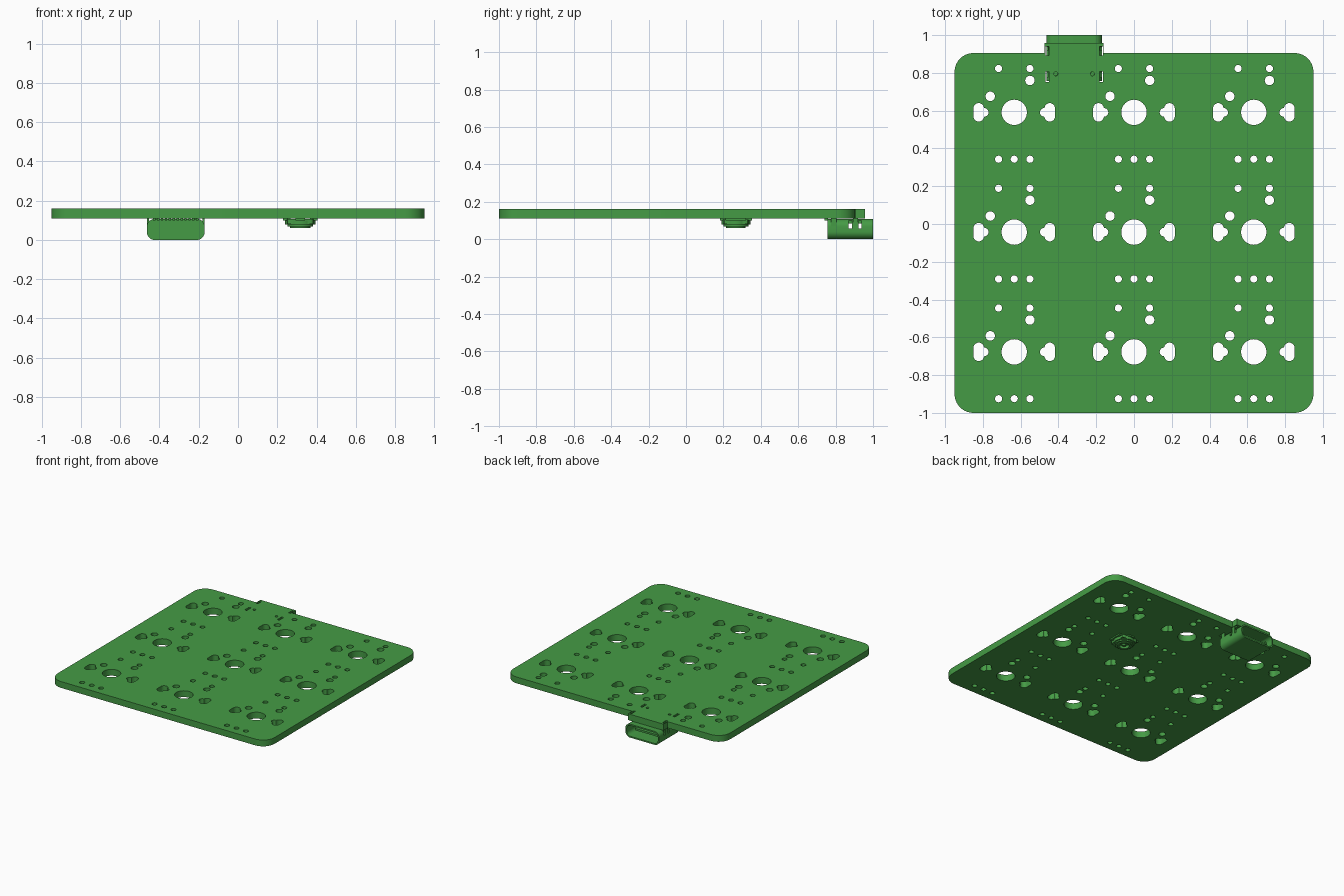
import bpy, bmesh, math
from mathutils import Vector

if "Cube" in bpy.data.objects:
    bpy.data.objects.remove(bpy.data.objects["Cube"])

green = bpy.data.materials.new("board_green")
green.diffuse_color = (0.06, 0.33, 0.06, 1)
green.use_nodes = True
green.node_tree.nodes["Principled BSDF"].inputs["Base Color"].default_value = green.diffuse_color


def finish(ob, smooth=True):
    ob.data.materials.clear()
    ob.data.materials.append(green)
    if smooth:
        bpy.ops.object.select_all(action='DESELECT')
        ob.select_set(True)
        bpy.context.view_layer.objects.active = ob
        bpy.ops.object.shade_smooth_by_angle(angle=math.radians(30))
    return ob


def circle(x, y, r, n=32):
    return [(x + r * math.cos(2 * math.pi * i / n), y + r * math.sin(2 * math.pi * i / n)) for i in range(n)]


def rect(x0, x1, y0, y1):
    return [(x0, y0), (x1, y0), (x1, y1), (x0, y1)]


def corner(cx, cy, r, start, n=10):
    return [(cx + r * math.cos(math.radians(start + 90 * i / n)),
             cy + r * math.sin(math.radians(start + 90 * i / n))) for i in range(n + 1)]


def round_rect(x0, x1, y0, y1, r, n=8):
    return (corner(x0 + r, y0 + r, r, 180, n) + corner(x1 - r, y0 + r, r, 270, n)
            + corner(x1 - r, y1 - r, r, 0, n) + corner(x0 + r, y1 - r, r, 90, n))


def plate(name, loops, z0, z1):
    """Filled outline with holes, extruded from z0 to z1."""
    cu = bpy.data.curves.new(name, 'CURVE')
    cu.dimensions = '2D'
    cu.fill_mode = 'BOTH'
    cu.extrude = (z1 - z0) / 2
    for pts in loops:
        sp = cu.splines.new('POLY')
        sp.points.add(len(pts) - 1)
        for p, (x, y) in zip(sp.points, pts):
            p.co = (x, y, 0, 1)
        sp.use_cyclic_u = True
    ob = bpy.data.objects.new(name, cu)
    bpy.context.collection.objects.link(ob)
    bpy.ops.object.select_all(action='DESELECT')
    ob.select_set(True)
    bpy.context.view_layer.objects.active = ob
    bpy.ops.object.convert(target='MESH')
    ob = bpy.context.view_layer.objects.active
    bm = bmesh.new()
    bm.from_mesh(ob.data)
    bmesh.ops.remove_doubles(bm, verts=bm.verts, dist=1e-5)
    bmesh.ops.recalc_face_normals(bm, faces=bm.faces)
    bmesh.ops.translate(bm, verts=bm.verts, vec=(0, 0, (z0 + z1) / 2))
    bm.to_mesh(ob.data)
    bm.free()
    return finish(ob)


def bar(name, profile, y0, y1):
    """Solid with an x-z profile, extruded along y."""
    bm = bmesh.new()
    face = bm.faces.new([bm.verts.new((x, y0, z)) for x, z in profile])
    ext = bmesh.ops.extrude_face_region(bm, geom=[face])
    bmesh.ops.translate(bm, verts=[v for v in ext['geom'] if isinstance(v, bmesh.types.BMVert)],
                        vec=(0, y1 - y0, 0))
    bmesh.ops.recalc_face_normals(bm, faces=bm.faces)
    me = bpy.data.meshes.new(name)
    bm.to_mesh(me)
    bm.free()
    ob = bpy.data.objects.new(name, me)
    bpy.context.collection.objects.link(ob)
    return finish(ob)


def box(name, x0, x1, y0, y1, z0, z1):
    return bar(name, rect(x0, x1, z0, z1), y0, y1)


def cut(ob, cutter):
    mod = ob.modifiers.new("cut", 'BOOLEAN')
    mod.operation = 'DIFFERENCE'
    mod.solver = 'EXACT'
    mod.object = cutter
    bpy.ops.object.select_all(action='DESELECT')
    ob.select_set(True)
    bpy.context.view_layer.objects.active = ob
    bpy.ops.object.modifier_apply(modifier=mod.name)
    bpy.data.objects.remove(cutter)


def side_slot(cx, cy, side, n=48):
    """Upright capsule with a round bump towards the middle hole."""
    def inside(x, y):
        return (math.hypot(x, y - max(-0.021, min(0.021, y))) < 0.028
                or math.hypot(x - 0.029, y) < 0.023)
    pts = []
    for i in range(n):
        a = 2 * math.pi * i / n
        lo, hi = 0.0, 0.1
        for _ in range(20):
            m = (lo + hi) / 2
            lo, hi = (m, hi) if inside(m * math.cos(a), m * math.sin(a)) else (lo, m)
        pts.append((cx + side * (0.188 - lo * math.cos(a)), cy + lo * math.sin(a)))
    return pts


# Circuit board: rounded outline with a rear tab
PX = -0.317   # port centre
BOT, TOP, BACK = 0.11, 0.16, 0.905
outline = (corner(-0.85, -0.9, 0.1, 180) + corner(0.85, -0.9, 0.1, 270)
           + corner(0.85, BACK - 0.1, 0.1, 0)
           + [(PX + 0.156, BACK), (PX + 0.156, 0.957), (PX - 0.156, 0.957), (PX - 0.156, BACK)]
           + corner(-0.85, BACK - 0.1, 0.1, 90))
loops = [outline]

# Hole pattern repeated on a three by three grid
small = [(-0.083, 0.232), (0.083, 0.232), (-0.083, -0.248), (0, -0.248), (0.083, -0.248)]
medium = [(0.083, 0.169), (-0.127, 0.085)]
for cx in (-0.634, 0, 0.634):
    for cy in (0.591, -0.043, -0.677):
        loops.append(circle(cx, cy, 0.067, 48))
        loops += [circle(cx + x, cy + y, 0.019, 20) for x, y in small]
        loops += [circle(cx + x, cy + y, 0.025, 24) for x, y in medium]
        loops += [side_slot(cx, cy, s) for s in (-1, 1)]

# Slots and peg holes for the port
for s in (-1, 1):
    for y0, y1 in ((0.753, 0.808), (0.893, 0.94)):
        a, b = sorted((PX + s * 0.134, PX + s * 0.152))
        loops.append(rect(a, b, y0, y1))
    loops.append(circle(PX + s * 0.097, 0.795, 0.011, 16))
plate("circuit_board", loops, BOT, TOP)

# Port shell: hollow rounded tube, open at the rear
W = 0.147
shell = bar("port_shell", round_rect(PX - W, PX + W, 0, 0.107, 0.04), 0.757, 1.0)
cut(shell, bar("cavity", round_rect(PX - W + 0.011, PX + W - 0.011, 0.011, 0.096, 0.03), 0.8, 1.1))
for y0, y1 in ((0.868, 0.888), (0.921, 0.937)):
    for s in (-1, 1):
        a, b = sorted((PX + s * 0.13, PX + s * 0.16))
        cut(shell, box("notch", a, b, y0, y1, 0.058, 0.12))
finish(shell)
box("port_tongue", PX - 0.1, PX + 0.1, 0.79, 0.95, 0.042, 0.057)

# Port mounting legs, pegs and contacts
for s in (-1, 1):
    a, b = sorted((PX + s * 0.136, PX + s * 0.147))
    box("port_front_leg", a, b, 0.775, 0.805, 0.05, 0.15)
    box("port_rear_leg", a, b, 0.893, 0.92, 0.05, 0.15)
    plate("port_peg", [circle(PX + s * 0.097, 0.795, 0.0105, 16)], 0.1, 0.14)
for i in range(12):
    x = PX + (i - 5.5) * 0.02
    box("port_contact", x - 0.006, x + 0.006, 0.74, 0.76, 0.099, 0.11)

# Small round connector on the underside
SX, SY = 0.317, 0.267
plate("socket_base", [round_rect(SX - 0.068, SX + 0.068, SY - 0.068, SY + 0.068, 0.015, 3)], 0.082, 0.106)
for s in (-1, 1):
    a, b = sorted((SX + s * 0.05, SX + s * 0.088))
    box("socket_side_pad", a, b, SY - 0.055, SY + 0.055, 0.1, 0.11)
    a, b = sorted((SY + s * 0.05, SY + s * 0.085))
    box("socket_end_pad", SX - 0.025, SX + 0.025, a, b, 0.1, 0.11)
plate("socket_collar", [circle(SX, SY, 0.077, 40), circle(SX, SY, 0.055, 40)], 0.078, 0.1)
plate("socket_ring", [circle(SX, SY, 0.066, 40), circle(SX, SY, 0.05, 40)], 0.068, 0.09)
plate("socket_barrel", [circle(SX, SY, 0.052, 40), circle(SX, SY, 0.036, 40)], 0.06, 0.09)
plate("socket_pin", [circle(SX, SY, 0.014, 20)], 0.062, 0.09)
